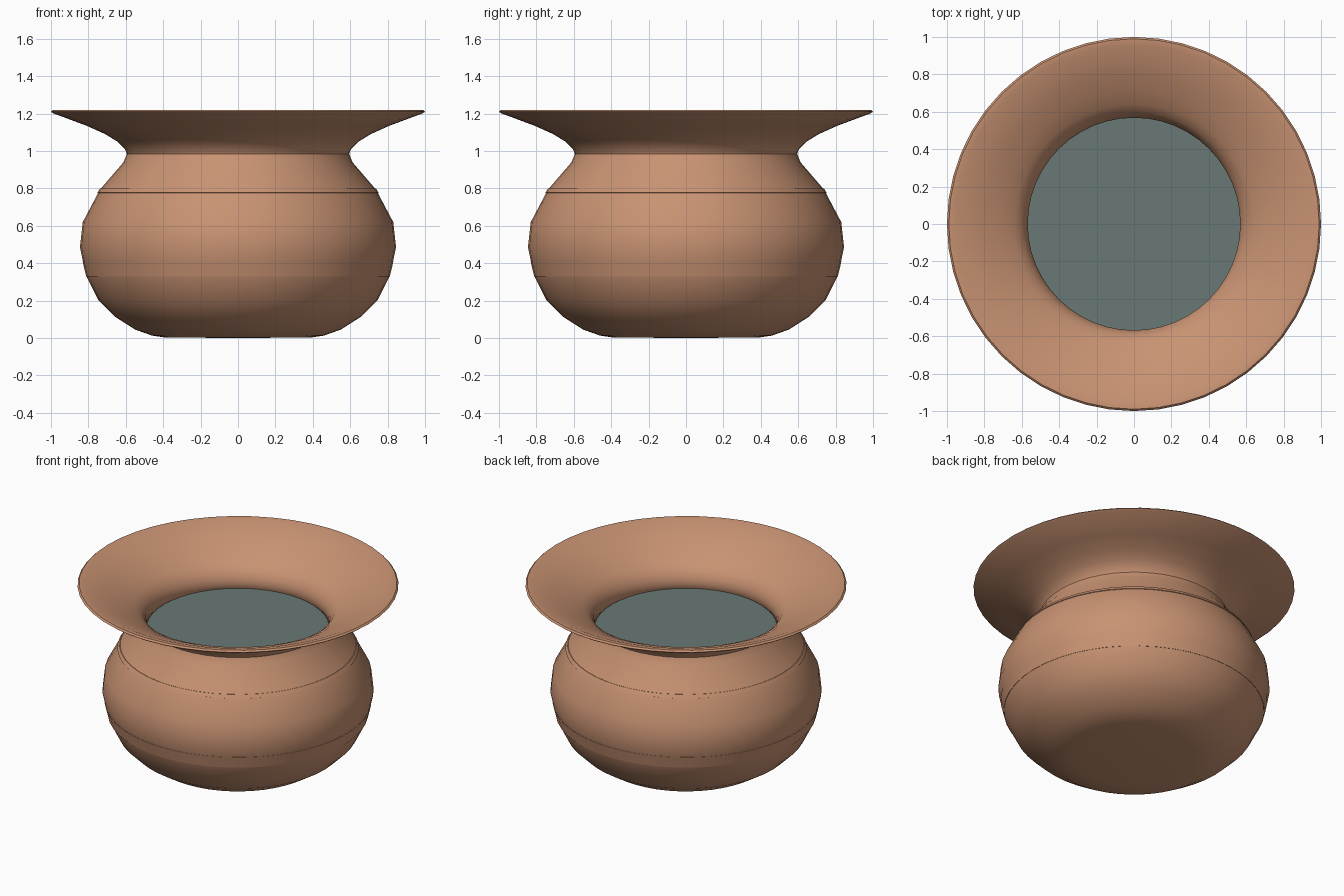
import bpy, bmesh, math

if "Cube" in bpy.data.objects:
    bpy.data.objects.remove(bpy.data.objects["Cube"])

SEGMENTS = 48


def material(name, color):
    mat = bpy.data.materials.new(name)
    mat.diffuse_color = color
    mat.use_nodes = True
    mat.node_tree.nodes["Principled BSDF"].inputs["Base Color"].default_value = mat.diffuse_color
    return mat


def lathe(name, profile, mat, angle=40):
    """Spin an (r, z) profile around the z axis."""
    bm = bmesh.new()
    verts = [bm.verts.new((r, 0, z)) for r, z in profile]
    edges = [bm.edges.new(pair) for pair in zip(verts, verts[1:])]
    bmesh.ops.spin(bm, geom=verts + edges, axis=(0, 0, 1), cent=(0, 0, 0),
                   angle=math.tau, steps=SEGMENTS, use_duplicate=False)
    bmesh.ops.remove_doubles(bm, verts=bm.verts, dist=0.0005)
    bmesh.ops.recalc_face_normals(bm, faces=bm.faces)
    mesh = bpy.data.meshes.new(name)
    bm.to_mesh(mesh)
    bm.free()
    obj = bpy.data.objects.new(name, mesh)
    bpy.context.collection.objects.link(obj)
    mesh.materials.append(mat)
    bpy.ops.object.select_all(action='DESELECT')
    obj.select_set(True)
    bpy.context.view_layer.objects.active = obj
    bpy.ops.object.shade_smooth_by_angle(angle=math.radians(angle))
    return obj


clay = material("clay", (0.58, 0.29, 0.17, 1))
water_mat = material("water", (0.14, 0.19, 0.18, 1))

# Pot: base, belly, neck, flared rim, then down the inside of the throat
outer = [(0, 0), (0.39, 0.003), (0.46, 0.013), (0.55, 0.045), (0.66, 0.115),
         (0.745, 0.2), (0.81, 0.33), (0.829, 0.41), (0.845, 0.485), (0.83, 0.62),
         (0.748, 0.775), (0.734, 0.798), (0.612, 0.94), (0.594, 0.985),
         (0.605, 1.01), (0.645, 1.05), (0.71, 1.09), (0.81, 1.135),
         (0.99, 1.202)]
rim = [(1.0, 1.21), (0.99, 1.22), (0.957, 1.218)]
inner = [(0.8, 1.153), (0.71, 1.11), (0.64, 1.068), (0.6, 1.035),
         (0.575, 0.99), (0.568, 0.955), (0.572, 0.92), (0.585, 0.9)]
lathe("pot", outer + rim + inner, clay)

# Narrow raised bands around the shoulder and belly
lathe("shoulder_band", [(0.748, 0.775), (0.752, 0.777), (0.738, 0.799),
                        (0.734, 0.798)], clay)
lathe("belly_band", [(0.81, 0.33), (0.812, 0.33), (0.831, 0.41),
                     (0.829, 0.41)], clay)

# Water surface just below the neck
lathe("water", [(0, 0.92), (0.568, 0.92)], water_mat)
